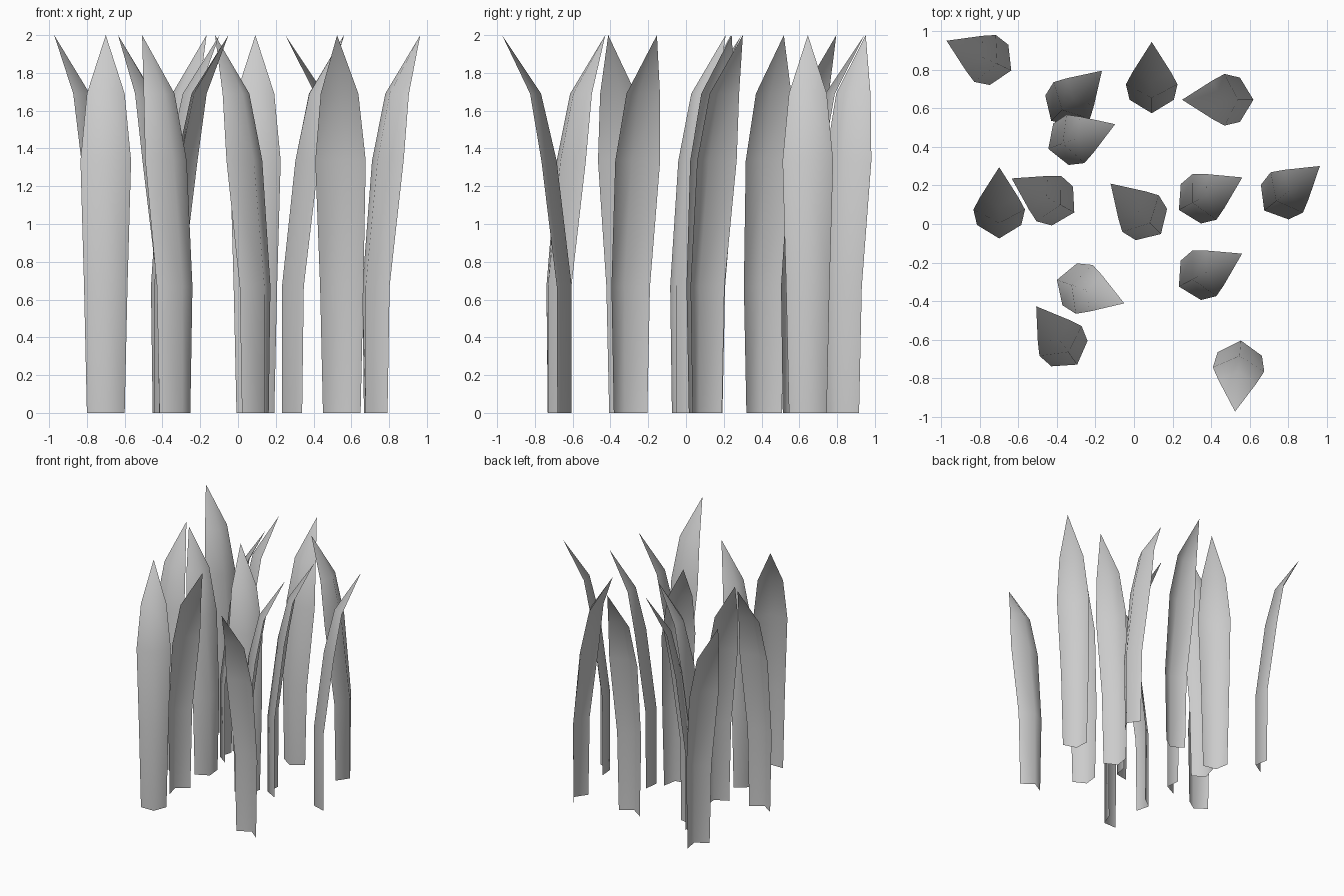
import bpy
from mathutils import Vector

if "Cube" in bpy.data.objects:
    bpy.data.objects.remove(bpy.data.objects["Cube"])

# blade profile rows: height, spine lean, half width, fold depth
ROWS = [(0, 0, 0.10, 0.068), (0.67, 0, 0.115, 0.07),
        (1.335, 0.08, 0.134, 0.07), (1.69, 0.163, 0.10, 0.05)]
TIP = (2.0, 0.37)

# each blade: spine foot x, y and lean direction x, y
BLADES = [(-0.637, 0.797, -0.333, 0.153), (-0.43, 0.536, 0.264, 0.26),
          (-0.445, 0.39, 0.352, 0.13), (0.092, 0.575, 0, 1),
          (0.62, 0.645, -1, 0), (-0.70, -0.075, 0, 1),
          (-0.31, 0.06, -0.322, 0.175), (0.14, -0.052, -0.264, 0.264),
          (0.233, 0.073, 0.322, 0.165), (0.676, 0.07, 0.29, 0.232),
          (0.233, -0.325, 0.322, 0.168), (-0.40, -0.29, 0.35, -0.122),
          (-0.295, -0.73, -0.213, 0.303), (0.555, -0.605, -0.03, -0.365)]


def grass_blade(i, x, y, dx, dy):
    """Folded, forward-bending sheet tapering to a point."""
    foot = Vector((x, y, 0))
    fwd = Vector((dx, dy, 0)).normalized()
    side = Vector((-fwd.y, fwd.x, 0))
    up = Vector((0, 0, 1))
    verts, faces = [], []
    for z, lean, half, depth in ROWS:
        for s in (-1, 0, 1):
            verts.append(foot + fwd * (lean + depth * abs(s)) + side * half * s + up * z)
    verts.append(foot + fwd * TIP[1] + up * TIP[0])
    for r in range(len(ROWS) - 1):
        for c in (0, 1):
            a = 3 * r + c
            faces.append((a, a + 1, a + 4, a + 3))
    last, tip = 3 * (len(ROWS) - 1), len(verts) - 1
    faces += [(last, last + 1, tip), (last + 1, last + 2, tip)]
    mesh = bpy.data.meshes.new(f"grass_blade_{i}")
    mesh.from_pydata(verts, [], faces)
    mesh.shade_smooth()
    obj = bpy.data.objects.new(f"grass_blade_{i}", mesh)
    bpy.context.collection.objects.link(obj)


for i, blade in enumerate(BLADES, 1):
    grass_blade(i, *blade)
